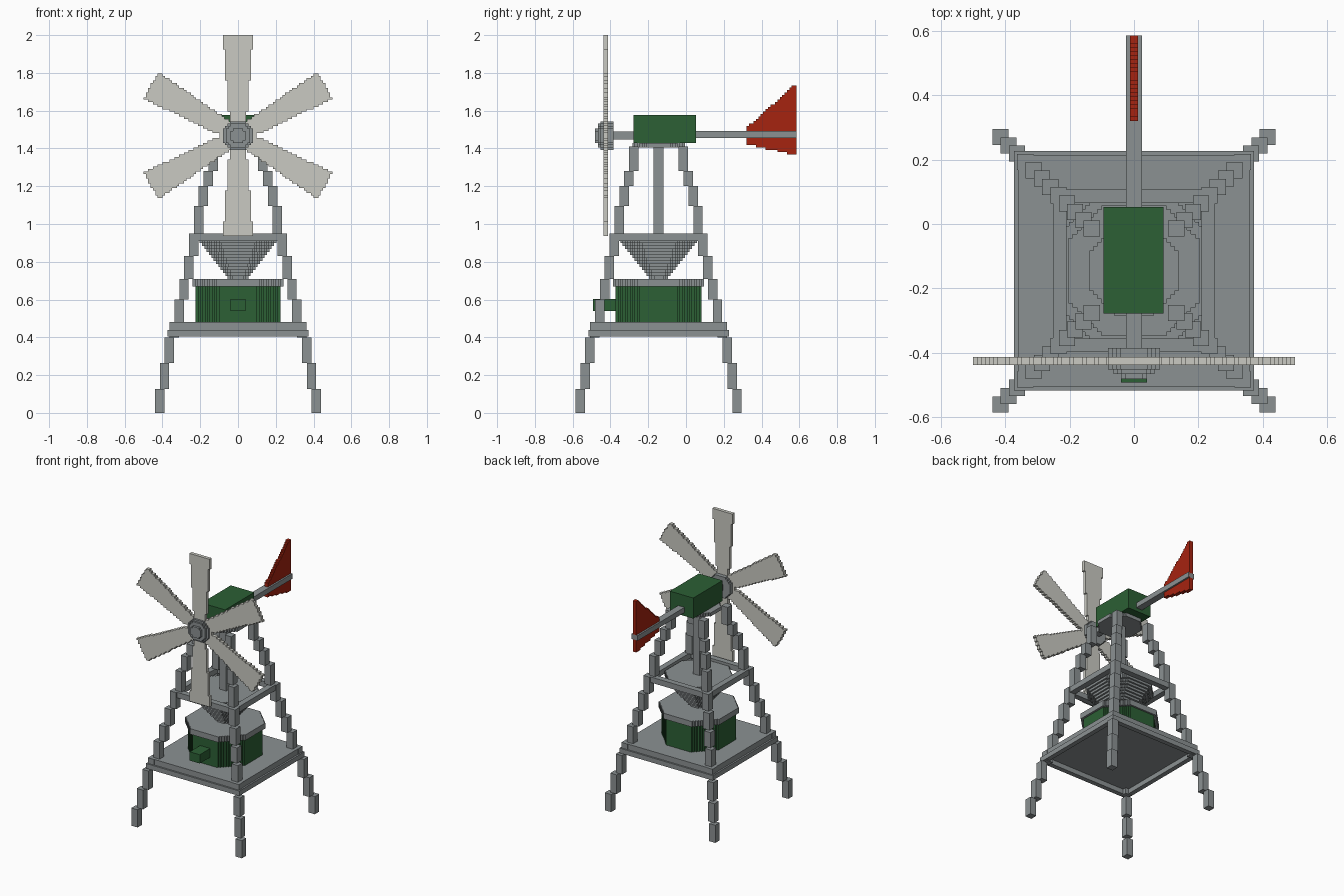
import bpy, bmesh, math

if "Cube" in bpy.data.objects:
    bpy.data.objects.remove(bpy.data.objects["Cube"])

V = 0.01266          # block size of the stepped outlines
CY = -0.145          # tower centre in y
HUB_Z = 1.468


def material(name, rgb):
    m = bpy.data.materials.new(name)
    m.diffuse_color = (*rgb, 1)
    m.use_nodes = True
    m.node_tree.nodes["Principled BSDF"].inputs["Base Color"].default_value = m.diffuse_color
    return m


GREY = material("steel_grey", (0.26, 0.285, 0.29))
GREEN = material("paint_green", (0.025, 0.115, 0.035))
RED = material("vane_red", (0.38, 0.017, 0.005))
PALE = material("blade_pale", (0.59, 0.59, 0.54))


def finish(name, bm, mat):
    bmesh.ops.recalc_face_normals(bm, faces=bm.faces)
    me = bpy.data.meshes.new(name)
    bm.to_mesh(me)
    bm.free()
    me.materials.append(mat)
    ob = bpy.data.objects.new(name, me)
    bpy.context.collection.objects.link(ob)
    return ob


def add_box(bm, x, y, z):
    vs = bmesh.ops.create_cube(bm, size=1)["verts"]
    for v in vs:
        v.co = [(a + b) / 2 + c * (b - a) for (a, b), c in zip((x, y, z), v.co)]


def box(name, x, y, z, mat):
    bm = bmesh.new()
    add_box(bm, x, y, z)
    return finish(name, bm, mat)


def stair_outline(poly):
    """Turn a convex polygon into a blocky stepped outline."""
    us = [p[0] for p in poly]
    lo, n = min(us), max(1, round((max(us) - min(us)) / V))
    w = (max(us) - lo) / n
    top, bottom = [], []
    for i in range(n):
        u, hits = lo + (i + 0.5) * w, []
        for (a, b), (c, d) in zip(poly, poly[1:] + poly[:1]):
            if (a <= u) != (c <= u):
                hits.append(b + (d - b) * (u - a) / (c - a))
        t, b = round(max(hits) / V), round(min(hits) / V)
        t = max(t, b + 1)
        top += [(lo + i * w, t * V), (lo + (i + 1) * w, t * V)]
        bottom += [(lo + i * w, b * V), (lo + (i + 1) * w, b * V)]
    out = []
    for p in top + bottom[::-1]:
        if out and math.dist(p, out[-1]) < 1e-6:
            continue
        if len(out) > 1 and abs(p[1] - out[-1][1]) + abs(p[1] - out[-2][1]) < 1e-6:
            out.pop()      # merge flat runs
        out.append(p)
    return out


def add_prism(bm, pts, axis, a, b, origin=(0, 0)):
    def place(u, v, w):
        u, v = u + origin[0], v + origin[1]
        return {"X": (w, u, v), "Y": (u, w, v), "Z": (u, v, w)}[axis]
    rings = [[bm.verts.new(place(u, v, w)) for u, v in pts] for w in (a, b)]
    for r in rings:
        bm.faces.new(r)
    n = len(pts)
    for i in range(n):
        j = (i + 1) % n
        bm.faces.new((rings[0][i], rings[0][j], rings[1][j], rings[1][i]))


def octagon(r):
    c = r * 0.45
    return [(r, -c), (r, c), (c, r), (-c, r), (-r, c), (-r, -c), (-c, -r), (c, -r)]


def drum(name, layers, axis, origin, mat):
    """Stack of stepped octagon layers: (radius, start, end)."""
    bm = bmesh.new()
    for r, a, b in layers:
        add_prism(bm, stair_outline(octagon(r)), axis, a, b, origin)
    return finish(name, bm, mat)


def frame(name, outer, inner, z):
    bm = bmesh.new()
    for s in (-1, 1):
        a, b = sorted((s * inner, s * outer))
        add_box(bm, (-outer, outer), (CY + a, CY + b), z)
        add_box(bm, (a, b), (CY - inner, CY + inner), z)
    return finish(name, bm, GREY)


# Four stepped legs
heights = [0, 0.127, 0.265, 0.4, 0.48, 0.6, 0.71, 0.83, 0.95, 1.095, 1.2, 1.28, 1.41]
for sx, side in ((-1, "left"), (1, "right")):
    for sy, end in ((-1, "front"), (1, "back")):
        bm = bmesh.new()
        for i, (z0, z1) in enumerate(zip(heights, heights[1:])):
            o = 0.44 - 0.0258 * i
            add_box(bm, sorted((sx * o, sx * (o - 0.05))),
                    sorted((CY + sy * o, CY + sy * (o - 0.05))), (z0, z1))
        finish(f"{end}_{side}_leg", bm, GREY)

# Platform and braces
frame("platform_rim", 0.372, 0.338, (0.405, 0.44))
box("platform_deck", (-0.36, 0.36), (CY - 0.36, CY + 0.36), (0.44, 0.48), GREY)
frame("upper_brace", 0.252, 0.21, (0.91, 0.95))

# Mill house with lid, spout and hopper
centre = (0, CY)
drum("mill_house", [(0.225, 0.48, 0.67)], "Z", centre, GREEN)
drum("mill_lid", [(0.24, 0.67, 0.71)], "Z", centre, GREY)
box("spout", (-0.04, 0.04), (-0.492, -0.36), (0.54, 0.603), GREEN)
steps = 12
hopper = [(0.055 + 0.135 * i / (steps - 1), 0.71 + 0.19 * i / steps,
           0.71 + 0.19 * (i + 1) / steps) for i in range(steps)]
drum("hopper", hopper + [(0.203, 0.90, 0.935)], "Z", centre, GREY)

# Drive pole, head plate, gearbox, shafts
box("drive_pole", (-0.026, 0.026), (CY - 0.026, CY + 0.026), (0.93, 1.41), GREY)
drum("head_plate", [(0.138, 1.405, 1.43)], "Z", centre, GREY)
box("gearbox", (-0.095, 0.092), (-0.278, 0.053), (1.43, 1.578), GREEN)
box("front_shaft", (-0.025, 0.025), (-0.39, -0.27), (1.447, 1.49), GREY)
box("tail_boom", (-0.025, 0.025), (0.05, 0.585), (1.455, 1.492), GREY)

# Tail vane
bm = bmesh.new()
vane = [(0.32, 1.425), (0.32, 1.51), (0.585, 1.745), (0.585, 1.36)]
add_prism(bm, stair_outline(vane), "X", -0.013, 0.013)
finish("tail_vane", bm, RED)

# Hub and six blades
drum("hub", [(0.08, -0.452, -0.385), (0.064, -0.465, -0.452), (0.04, -0.482, -0.465)],
     "Y", (0, HUB_Z), GREY)
tip = 42 * V
blade = [(0.05, -0.043), (0.05, 0.043), (tip, 0.08), (tip, -0.08)]
for k in range(6):
    a = math.radians(30 + 60 * k)
    pts = [(u * math.cos(a) - v * math.sin(a), u * math.sin(a) + v * math.cos(a))
           for u, v in blade]
    bm = bmesh.new()
    add_prism(bm, stair_outline(pts), "Y", -0.438, -0.413, (0, HUB_Z))
    finish(f"blade_{k + 1}", bm, PALE)
